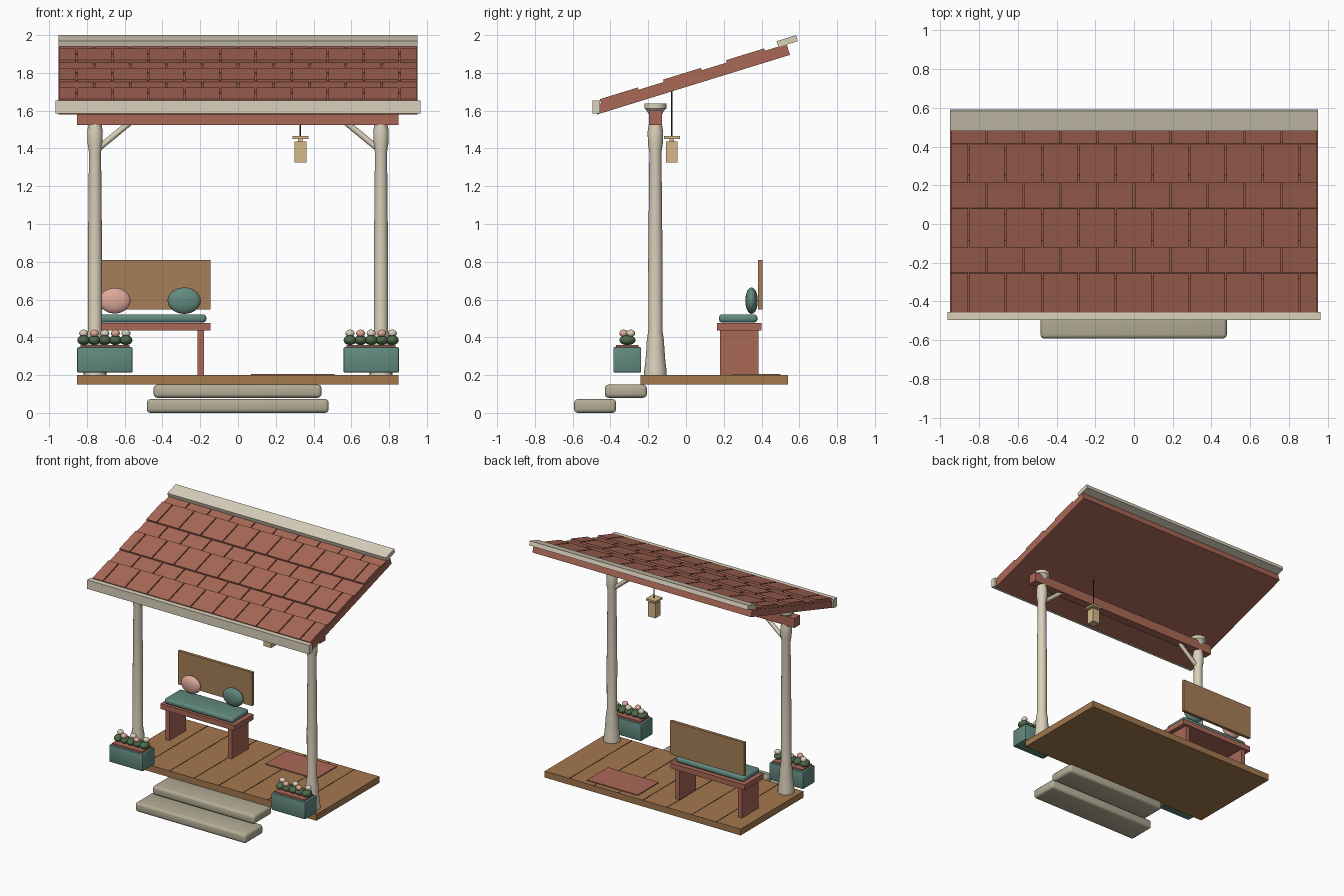
import bpy, bmesh, math
from mathutils import Matrix, Vector

if "Cube" in bpy.data.objects:
    bpy.data.objects.remove(bpy.data.objects["Cube"])


def mat(name, r, g, b):
    m = bpy.data.materials.new(name)
    lin = [(c / 255 / 12.92) if c < 11 else ((c / 255 + 0.055) / 1.055) ** 2.4 for c in (r, g, b)]
    m.diffuse_color = (*lin, 1)
    m.use_nodes = True
    m.node_tree.nodes["Principled BSDF"].inputs["Base Color"].default_value = m.diffuse_color
    return m


CREAM = mat("cream paint", 218, 209, 188)
STONE = mat("stone", 180, 173, 150)
RED = mat("terracotta red", 170, 104, 87)
DECK = mat("deck wood", 163, 120, 78)
WOOD = mat("bench wood", 166, 127, 88)
TEAL = mat("teal", 98, 138, 127)
PINK = mat("dusty pink", 222, 168, 153)
GREEN = mat("leaf green", 78, 106, 74)
SAND = mat("sand", 214, 186, 138)
DARK = mat("dark brown", 62, 46, 38)


def finish(name, bm, material, smooth=False):
    bmesh.ops.recalc_face_normals(bm, faces=bm.faces)
    me = bpy.data.meshes.new(name)
    bm.to_mesh(me)
    bm.free()
    ob = bpy.data.objects.new(name, me)
    bpy.context.collection.objects.link(ob)
    me.materials.append(material)
    if smooth:
        bpy.ops.object.select_all(action='DESELECT')
        ob.select_set(True)
        bpy.context.view_layer.objects.active = ob
        bpy.ops.object.shade_smooth_by_angle(angle=math.radians(40))
    return ob


def add_box(bm, lo, hi, frame=Matrix()):
    lo, hi = Vector(lo), Vector(hi)
    m = Matrix.Translation((lo + hi) / 2) @ Matrix.Diagonal((*(hi - lo), 1))
    bmesh.ops.create_cube(bm, size=1, matrix=frame @ m)


def box(name, lo, hi, material, bevel=0, frame=Matrix(), segments=3):
    bm = bmesh.new()
    add_box(bm, lo, hi, frame)
    if bevel:
        bmesh.ops.bevel(bm, geom=bm.edges[:], offset=bevel, segments=segments,
                        profile=0.5, affect='EDGES')
    return finish(name, bm, material, segments > 1 and bevel > 0)


def ball(name, c, r, material, seg=20):
    bm = bmesh.new()
    m = Matrix.Translation(c) @ Matrix.Diagonal((*r, 1))
    bmesh.ops.create_uvsphere(bm, u_segments=seg, v_segments=seg // 2, radius=1, matrix=m)
    return finish(name, bm, material, True)


def rod(name, a, b, r, material, seg=12):
    a, b = Vector(a), Vector(b)
    m = Matrix.Translation((a + b) / 2) @ (b - a).to_track_quat('Z', 'Y').to_matrix().to_4x4()
    bm = bmesh.new()
    bmesh.ops.create_cone(bm, cap_ends=True, segments=seg, radius1=r, radius2=r,
                          depth=(b - a).length, matrix=m)
    return finish(name, bm, material, True)


def lathe(name, profile, x, y, material, seg=24):
    bm = bmesh.new()
    vs = [bm.verts.new((x + r, y, z)) for r, z in profile]
    es = [bm.edges.new(p) for p in zip(vs, vs[1:])]
    bmesh.ops.spin(bm, geom=vs + es, cent=(x, y, 0), axis=(0, 0, 1),
                   angle=2 * math.pi, steps=seg)
    bmesh.ops.remove_doubles(bm, verts=bm.verts, dist=1e-5)
    return finish(name, bm, material, True)


# Deck with thin plank joints
box("deck", (-0.853, -0.24, 0.15), (0.85, 0.54, 0.2), DECK)
bm = bmesh.new()
for i in range(1, 8):
    x = -0.853 + i * 1.703 / 8
    add_box(bm, (x - 0.004, -0.24, 0.199), (x + 0.004, 0.54, 0.201))
finish("plank_joints", bm, DARK)
box("door_mat", (0.07, 0.24, 0.199), (0.51, 0.5, 0.207), RED)

# Stone steps
box("lower_step", (-0.483, -0.592, 0), (0.48, -0.37, 0.073), STONE, 0.02)
box("upper_step", (-0.447, -0.43, 0.08), (0.442, -0.207, 0.15), STONE, 0.02)

# Posts, braces and beam
POST = [(0, 0.2), (0.06, 0.2), (0.06, 0.22), (0.053, 0.27), (0.047, 0.35), (0.046, 0.38),
        (0.037, 0.44), (0.038, 0.8), (0.032, 1.38), (0.04, 1.43), (0.041, 1.49),
        (0.034, 1.53), (0.034, 1.58), (0.05, 1.605), (0.058, 1.612), (0.058, 1.637), (0, 1.637)]
for side, s in (("left", -1), ("right", 1)):
    lathe(side + "_post", POST, s * 0.757, -0.162, CREAM)
    rod(side + "_brace", (s * 0.745, -0.162, 1.395), (s * 0.575, -0.162, 1.535), 0.016, CREAM)
box("beam", (-0.853, -0.196, 1.525), (0.85, -0.128, 1.6), RED)

# Sloped roof: local y runs up the slope, local z is its normal
ROOF = Matrix.Translation((0, -0.47, 1.58)) @ Matrix.Rotation(math.atan(0.309), 4, 'X')
box("roof_panel", (-0.95, 0, 0), (0.95, 1.068, 0.05), RED, frame=ROOF)
box("ridge_cap", (-0.95, 1.022, 0.057), (0.95, 1.13, 0.09), CREAM, frame=ROOF)
box("front_fascia", (-0.965, -0.495, 1.585), (0.965, -0.455, 1.655), CREAM)

# Staggered shingle courses, alternate courses raised
bm = bmesh.new()
for row in range(6):
    raised = row % 2 == 0
    u = 0.037 + row * 0.175
    u2 = min(u + 0.21, 1.068)
    start = -0.95 - (0.095 if raised else 0)
    for i in range(11 if raised else 10):
        a = max(start + i * 0.19, -0.95)
        b = min(start + (i + 1) * 0.19, 0.95)
        add_box(bm, (a + 0.004, u, 0.049), (b - 0.004, u2, 0.073 if raised else 0.06), ROOF)
finish("shingles", bm, RED)

# Hanging lantern
LX, LY = 0.33, -0.075
rod("lantern_cord", (LX, LY, 1.46), (LX, LY, 1.71), 0.004, DARK, 8)
box("lantern_cap", (LX - 0.042, LY - 0.042, 1.45), (LX + 0.042, LY + 0.042, 1.465), SAND)
box("lantern_neck", (LX - 0.012, LY - 0.012, 1.435), (LX + 0.012, LY + 0.012, 1.455), SAND)
box("lantern_body", (LX - 0.032, LY - 0.031, 1.325), (LX + 0.032, LY + 0.031, 1.438), SAND)

# Bench
box("bench_seat", (-0.79, 0.165, 0.436), (-0.145, 0.4, 0.477), RED)
for side, x in (("left", -0.755), ("right", -0.215)):
    box(side + "_bench_leg", (x, 0.18, 0.2), (x + 0.035, 0.385, 0.437), RED)
box("bench_back", (-0.79, 0.382, 0.547), (-0.145, 0.406, 0.81), WOOD)
box("seat_cushion", (-0.767, 0.174, 0.478), (-0.168, 0.378, 0.522), TEAL, 0.018)
ball("pink_pillow", (-0.652, 0.347, 0.594), (0.083, 0.033, 0.068), PINK, 28)
ball("teal_pillow", (-0.285, 0.347, 0.594), (0.088, 0.033, 0.07), TEAL, 28)

# Planters with shrubs and flowers
for side, s in (("left", -1), ("right", 1)):
    cx = s * 0.705
    box(side + "_planter", (cx - 0.147, -0.385, 0.213), (cx + 0.147, -0.237, 0.348),
        TEAL, 0.008, segments=2)
    box(side + "_planter_soil", (cx - 0.13, -0.37, 0.34), (cx + 0.13, -0.252, 0.36), RED)
    for i in range(5):
        x = cx + (i - 2) * 0.056
        y = -0.33 if i % 2 else -0.292
        ball(f"{side}_shrub_{i}", (x, -0.31, 0.385), (0.034, 0.043, 0.026), GREEN)
        ball(f"{side}_flower_{i}", (x, y, 0.421), (0.024, 0.023, 0.02),
             PINK if i % 2 else CREAM, 16)
